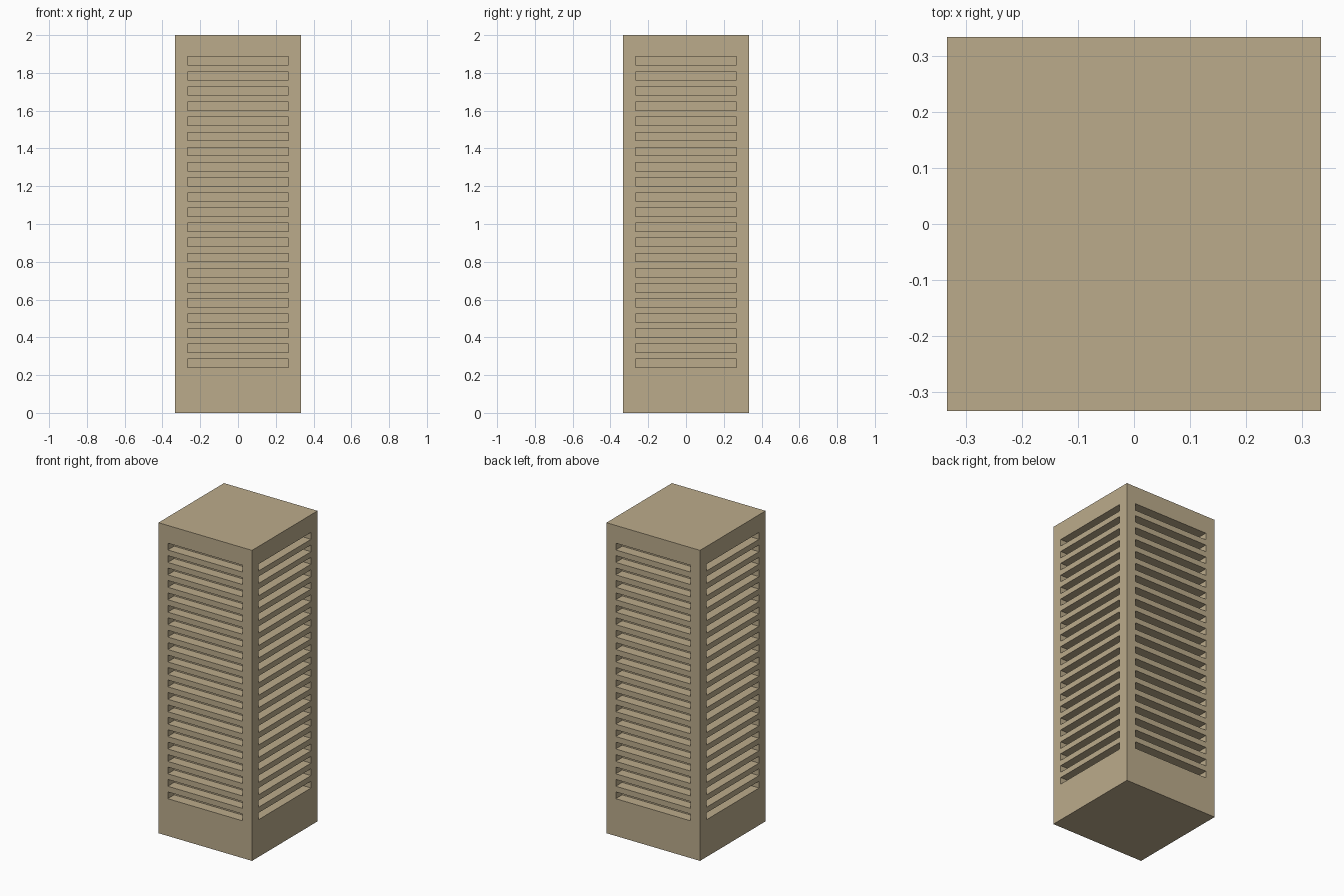
import bpy, bmesh
from mathutils import Matrix, Vector
from math import pi

if "Cube" in bpy.data.objects:
    bpy.data.objects.remove(bpy.data.objects["Cube"])

W, H = 0.667, 2.0                 # tower footprint and height
SLOTS, Z0, PITCH = 21, 0.262, 0.0801
SLOT_W, SLOT_H, DEPTH = 0.534, 0.044, 0.065

mat = bpy.data.materials.new("tan_stone")
mat.diffuse_color = (0.50, 0.41, 0.26, 1)
mat.use_nodes = True
mat.node_tree.nodes["Principled BSDF"].inputs["Base Color"].default_value = mat.diffuse_color


def add_box(bm, size, centre, turn=0.0):
    m = (Matrix.Rotation(turn, 4, 'Z') @ Matrix.Translation(Vector(centre))
         @ Matrix.Diagonal((*size, 1)))
    bmesh.ops.create_cube(bm, size=1, matrix=m)


def make_object(name, bm):
    me = bpy.data.meshes.new(name)
    bm.to_mesh(me)
    bm.free()
    me.materials.append(mat)
    ob = bpy.data.objects.new(name, me)
    bpy.context.collection.objects.link(ob)
    return ob


# Tower body
bm = bmesh.new()
add_box(bm, (W, W, H), (0, 0, H / 2))
tower = make_object("tower_body", bm)

# Window slot cutters, repeated up all four sides
bm = bmesh.new()
for side in range(4):
    for i in range(SLOTS):
        add_box(bm, (SLOT_W, 2 * DEPTH, SLOT_H),
                (0, -W / 2, Z0 + i * PITCH), side * pi / 2)
cutter = make_object("window_slot_cutter", bm)
cutter.hide_render = True

# Recess the slots into the body
mod = tower.modifiers.new("window_slots", 'BOOLEAN')
mod.operation = 'DIFFERENCE'
mod.solver = 'EXACT'
mod.object = cutter
bpy.context.view_layer.objects.active = tower
tower.select_set(True)
bpy.ops.object.modifier_apply(modifier=mod.name)
bpy.data.objects.remove(cutter)
